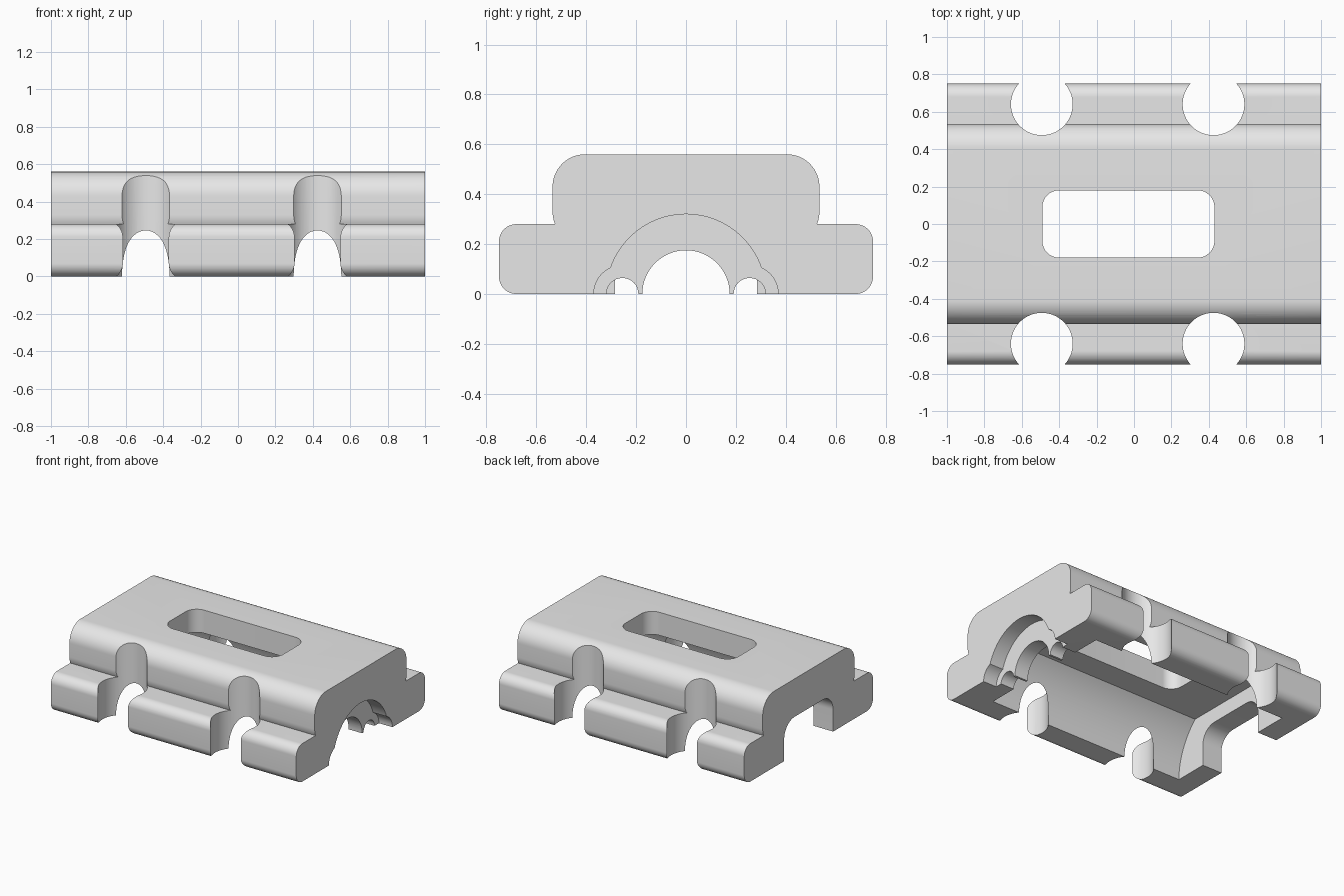
import bpy, bmesh
from math import sin, cos, pi, radians, asin, acos
from mathutils import Vector

cube = bpy.data.objects.get("Cube")
if cube:
    bpy.data.objects.remove(cube)

grey = bpy.data.materials.new("plain grey")
grey.use_nodes = True
colour = (0.8, 0.8, 0.8, 1)
grey.diffuse_color = colour
grey.node_tree.nodes["Principled BSDF"].inputs["Base Color"].default_value = colour


def arc(cu, cv, r, start, end, steps=16):
    """Points on an arc, angles in radians."""
    return [(cu + r * cos(start + (end - start) * i / steps),
             cv + r * sin(start + (end - start) * i / steps)) for i in range(steps + 1)]


def rounded_rect(u0, u1, v0, v1, r):
    return (arc(u1 - r, v1 - r, r, 0, pi / 2) + arc(u0 + r, v1 - r, r, pi / 2, pi)
            + arc(u0 + r, v0 + r, r, pi, pi * 1.5) + arc(u1 - r, v0 + r, r, pi * 1.5, pi * 2))


def circle(cu, cv, r, steps=64):
    return arc(cu, cv, r, 0, 2 * pi, steps)[:-1]


def prism(name, profile, axis, low, high):
    """Extrude a (y, z) profile along x or an (x, y) profile along z."""
    place = (lambda p: (low, p[0], p[1])) if axis == "x" else (lambda p: (p[0], p[1], low))
    shift = Vector((high - low, 0, 0)) if axis == "x" else Vector((0, 0, high - low))
    bm = bmesh.new()
    face = bm.faces.new([bm.verts.new(place(p)) for p in profile])
    extruded = bmesh.ops.extrude_face_region(bm, geom=[face])["geom"]
    bmesh.ops.translate(bm, vec=shift, verts=[g for g in extruded if isinstance(g, bmesh.types.BMVert)])
    bmesh.ops.recalc_face_normals(bm, faces=bm.faces)
    mesh = bpy.data.meshes.new(name)
    bm.to_mesh(mesh)
    bm.free()
    mesh.materials.append(grey)
    obj = bpy.data.objects.new(name, mesh)
    bpy.context.collection.objects.link(obj)
    return obj


# Stepped body: a wide flange with a rounded block above it
flange_r, block_r, step_z, top_z = 0.07, 0.13, 0.28, 0.56
tuck = asin(0.05 / block_r)
half = (arc(0.75 - flange_r, flange_r, flange_r, -pi / 2, 0)
        + arc(0.75 - flange_r, step_z - flange_r, flange_r, 0, pi / 2)
        + arc(0.535 - block_r, step_z + 0.05, block_r, -tuck, 0, 6)
        + arc(0.535 - block_r, top_z - block_r, block_r, 0, pi / 2))
body = prism("clamp_body", half + [(-y, z) for y, z in reversed(half)], "x", -1, 1)

cutters = []


def cut(name, *args):
    cutters.append(prism(name, *args))


# Hollow underside: round sides and a flat ceiling
hollow_r, ceiling = 0.535, 0.39
side = asin(ceiling / hollow_r)
hollow = arc(0, 0, hollow_r, 0, side, 20)
cut("hollow_cutter", [(hollow_r, -0.1)] + hollow
    + [(-y, z) for y, z in reversed(hollow)] + [(-hollow_r, -0.1)], "x", -0.84, 0.78)

# Opening in one end wall, stepped bore in the other
cut("end_opening_cutter", rounded_rect(-0.285, 0.285, -0.3, 0.28, 0.12), "x", -1.1, -0.8)
cut("recess_cutter", circle(0, 0, 0.32), "x", 0.89, 1.1)
cut("bore_cutter", circle(0, 0, 0.175), "x", 0.7, 1.2)
for y in (-0.255, 0.255):
    cut("screw_hole_cutter", circle(y, 0, 0.064, 32), "x", 0.71, 1.21)
    cut("screw_seat_cutter", circle(y, 0, 0.115, 48), "x", 0.89, 1.15)

# Long slot in the top
cut("slot_cutter", rounded_rect(-0.49, 0.43, -0.18, 0.18, 0.09), "z", 0.2, 0.8)

# Bolt notches along both flanges
for x in (-0.493, 0.425):
    for y in (-0.64, 0.64):
        cut("notch_cutter", circle(x, y, 0.165), "z", -0.2, 0.9)

for cutter in cutters:
    cutter.hide_render = True
    mod = body.modifiers.new(cutter.name, "BOOLEAN")
    mod.operation = "DIFFERENCE"
    mod.solver = "EXACT"
    mod.object = cutter

# Bake the cuts, then remove the cutters
bpy.context.view_layer.update()
depsgraph = bpy.context.evaluated_depsgraph_get()
result = bpy.data.meshes.new_from_object(body.evaluated_get(depsgraph))
body.modifiers.clear()
body.data = result
for cutter in cutters:
    bpy.data.objects.remove(cutter)

bpy.ops.object.select_all(action="DESELECT")
body.select_set(True)
bpy.context.view_layer.objects.active = body
bpy.ops.object.shade_smooth_by_angle(angle=radians(30))
